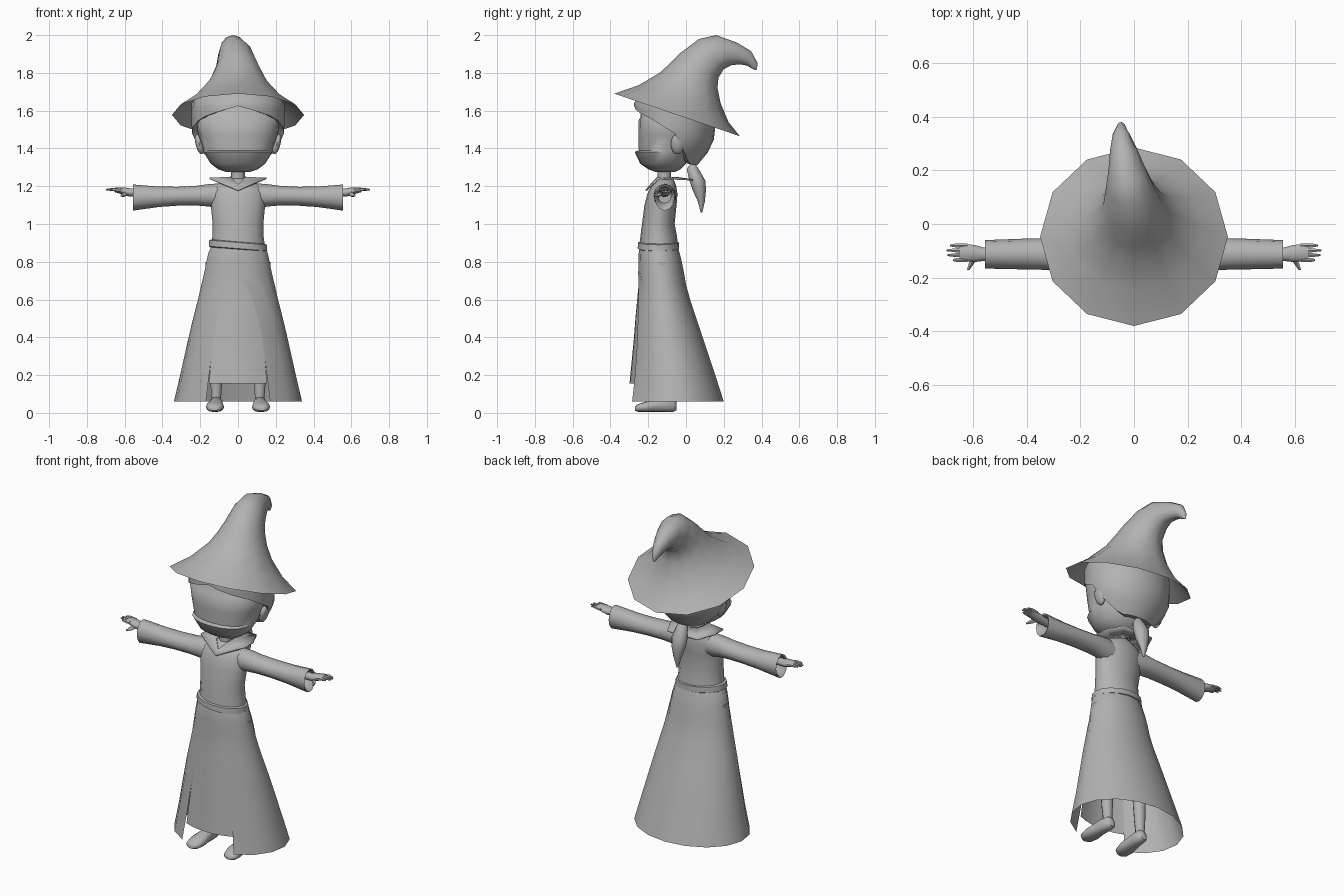
import bpy, bmesh
from math import sin, cos, pi, asin, radians, copysign
from mathutils import Vector

old = bpy.data.objects.get("Cube")
if old:
    bpy.data.objects.remove(old, do_unlink=True)

grey = bpy.data.materials.new("neutral_grey")
grey.use_nodes = True
grey.diffuse_color = (0.45, 0.45, 0.45, 1)
grey.node_tree.nodes["Principled BSDF"].inputs["Base Color"].default_value = (0.45, 0.45, 0.45, 1)


def finish(name, bm):
    bmesh.ops.remove_doubles(bm, verts=bm.verts, dist=0.0005)
    bmesh.ops.recalc_face_normals(bm, faces=bm.faces)
    mesh = bpy.data.meshes.new(name)
    bm.to_mesh(mesh)
    bm.free()
    mesh.materials.append(grey)
    ob = bpy.data.objects.new(name, mesh)
    bpy.context.collection.objects.link(ob)
    bpy.ops.object.select_all(action='DESELECT')
    ob.select_set(True)
    bpy.context.view_layer.objects.active = ob
    bpy.ops.object.shade_smooth_by_angle(angle=radians(50))
    return ob


def skin(name, rows, closed=True, caps=(False, False)):
    """Bridge successive rows of points into one surface."""
    bm = bmesh.new()
    grid = [[bm.verts.new(p) for p in row] for row in rows]
    n = len(grid[0])
    for a, b in zip(grid, grid[1:]):
        for i in range(n if closed else n - 1):
            j = (i + 1) % n
            bm.faces.new((a[i], a[j], b[j], b[i]))
    if caps[0]:
        bm.faces.new(grid[0])
    if caps[1]:
        bm.faces.new(grid[-1])
    return finish(name, bm)


def ring(c, u, v, n=12, power=1.0):
    c, u, v = Vector(c), Vector(u), Vector(v)
    soft = lambda t: copysign(abs(t) ** power, t)
    return [c + u * soft(sin(2 * pi * i / n)) + v * soft(cos(2 * pi * i / n)) for i in range(n)]


def upright(name, rows, n=16, power=1.0, x=0, tilt=0, caps=(True, True)):
    """Loft of level rings: z, front y, back y, half width."""
    rings = [ring((x, (f + b) / 2, z), (w, 0, tilt * w), (0, (f - b) / 2, 0), n, power)
             for z, f, b, w in rows]
    return skin(name, rings, caps=caps)


def lerp(table, t):
    for (a, va), (b, vb) in zip(table, table[1:]):
        if t <= b:
            return va + (vb - va) * max(0, t - a) / (b - a)
    return table[-1][1]


# Hat: tilted brim flowing into a bent cone (front y, z, back y, z, half width)
hat = [(-.38, 1.69, .285, 1.465, .35), (-.25, 1.735, .225, 1.54, .255),
       (-.14, 1.80, .183, 1.64, .175), (-.085, 1.85, .167, 1.72, .138),
       (-.03, 1.905, .172, 1.775, .112), (.07, 1.98, .2, 1.82, .09),
       (.16, 2.0, .245, 1.842, .07), (.27, 1.96, .29, 1.845, .05),
       (.345, 1.915, .325, 1.838, .032), (.38, 1.85, .345, 1.825, .015),
       (.374, 1.815, .366, 1.815, .004)]
rows = []
for fy, fz, by, bz, w in hat:
    lean = -.048 * max(0, min(1, (fy + .05) / .4))
    rows.append(ring((lean, (fy + by) / 2, (fz + bz) / 2), (w, 0, 0),
                     (0, (fy - by) / 2, (fz - bz) / 2)))
skin("pointed_hat", rows, caps=(False, True))

# Head with a raised lower-face mask
upright("head", [(1.275, -.16, -.06, .06), (1.29, -.20, -.03, .105), (1.32, -.243, 0, .145),
                 (1.382, -.272, .03, .183), (1.39, -.25, .03, .182), (1.47, -.252, .08, .208),
                 (1.555, -.25, .1, .228), (1.562, -.242, .1, .224), (1.64, -.24, .1, .225),
                 (1.72, -.2, .08, .17)], 20, .88)

# Hair shell: the lower edge rises at the brow and drops behind the ears
hem = [(0, 1.625), (.3, 1.56), (.5, 1.48), (.6, 1.37), (.7, 1.315), (1, 1.31)]
cols, levels = 24, 6
rows = []
for k in range(-1, levels + 1):
    row = []
    for i in range(cols):
        a = 2 * pi * i / cols
        low = lerp(hem, min(a, 2 * pi - a) / pi)
        z = low + (1.72 - low) * max(k, 0) / levels
        s = 1 - .45 * (max(0, 1.5 - z) / .19) ** 2 - .25 * max(0, z - 1.64) / .08
        if k < 0:
            s, z = s * .68, z + .01
        row.append((.245 * s * sin(a), -.06 - .215 * s * cos(a), z))
    rows.append(row)
skin("hair", rows, caps=(False, True))

upright("ponytail", [(1.315, .02, .05, .015), (1.29, .004, .068, .032), (1.23, .018, .102, .046),
                     (1.18, .035, .106, .042), (1.12, .062, .1, .024), (1.06, .078, .086, .005)], 10)
upright("neck", [(1.2, -.15, -.08, .036), (1.3, -.15, -.08, .036)], 12)

# Robe body and belt
upright("torso", [(.86, -.247, -.042, .147), (.93, -.242, -.047, .136), (1.0, -.233, -.06, .134),
                  (1.1, -.22, -.05, .144), (1.16, -.205, -.045, .146), (1.2, -.185, -.052, .125),
                  (1.225, -.165, -.06, .085), (1.24, -.15, -.07, .045)])
upright("belt", [(.865, -.245, -.045, .145), (.87, -.256, -.036, .155),
                 (.902, -.254, -.038, .152), (.907, -.24, -.05, .14)], tilt=-.08)

# Skirt, parted at the front: z, half gap, half width, front y, back y
skirt = [(.89, 0, .14, -.243, -.047), (.85, 0, .16, -.25, -.035), (.8, 0, .172, -.252, -.022),
         (.74, 0, .184, -.253, -.01), (.68, .04, .195, -.254, 0), (.6, .077, .212, -.262, .022),
         (.5, .106, .238, -.272, .055), (.4, .128, .262, -.28, .088), (.2, .153, .307, -.3, .155),
         (.06, .17, .34, -.32, .2)]


def hem_point(row, a, grow=1.0):
    z, gap, w, f, b = row
    return (w * grow * sin(a), (f + b) / 2 + (f - b) / 2 * grow * cos(a), z)


segs = 14
rows = []
for row in skirt:
    g = asin(row[1] / row[2])
    rows.append([hem_point(row, g + (2 * pi - 2 * g) * i / segs) for i in range(segs + 1)])
skin("robe_skirt", rows, closed=False)

# Front panel hanging behind the parting
rows = []
for row in skirt[3:-1]:
    z, gap, w, f, b = row
    if z < .3:
        row = (.155, .15, .312, -.305, .17)
    g = asin((row[1] + .008) / row[2])
    rows.append([hem_point(row, -g + 2 * g * i / 6, .975) for i in range(7)])
skin("front_panel", rows, closed=False)

# Collar: flat plate with two lapels meeting at the front
inner = [(0, -.19, 1.21), (.04, -.15, 1.25), (.042, -.09, 1.25), (.03, -.06, 1.25), (0, -.055, 1.25)]
outer = [(0, -.215, 1.18), (.15, -.14, 1.245), (.145, -.06, 1.243), (.1, .035, 1.238), (0, .04, 1.236)]
bm = bmesh.new()
for s in (1, -1):
    a, b = [[bm.verts.new((s * x, y, z)) for x, y, z in edge] for edge in (inner, outer)]
    for i in range(4):
        bm.faces.new((a[i], b[i], b[i + 1], a[i + 1]))
collar = finish("collar", bm)
thick = collar.modifiers.new("thickness", 'SOLIDIFY')
thick.thickness = .008


def along_x(name, s, rows, n=12, caps=(True, True)):
    """Loft of rings facing sideways: x, y, z, half depth, half height."""
    return skin(name, [ring((s * x, y, z), (0, d, 0), (0, 0, h), n) for x, y, z, d, h in rows], caps=caps)


# Paired parts
for s, side in ((1, "left"), (-1, "right")):
    along_x(side + "_sleeve", s,
            [(.08, -.115, 1.145, .055, .07), (.15, -.113, 1.152, .06, .06), (.22, -.113, 1.15, .06, .052),
             (.32, -.112, 1.147, .059, .05), (.42, -.112, 1.144, .057, .054), (.555, -.113, 1.14, .053, .069),
             (.55, -.113, 1.14, .045, .06), (.48, -.113, 1.15, .035, .04)])
    along_x(side + "_palm", s,
            [(.46, -.113, 1.165, .024, .024), (.56, -.113, 1.166, .026, .021), (.59, -.11, 1.17, .033, .022),
             (.63, -.107, 1.178, .034, .016), (.65, -.107, 1.18, .03, .012)], 10)
    for i in range(4):
        y, tip = -.134 + .018 * i, (.675, .695, .698, .685)[i]
        along_x(side + "_finger_%d" % (i + 1), s,
                [(.62, y, 1.178, .009, .01), (.66, y, 1.183, .009, .009), (tip, y, 1.182, .004, .004)], 6)
    skin(side + "_thumb", [ring((s * x, y, z), (s * r, 0, 0), (0, 0, r), 6) for x, y, z, r in
                           ((.585, -.115, 1.165, .013), (.605, -.145, 1.155, .012), (.618, -.172, 1.15, .005))],
         caps=(True, True))

    # Ears
    bm = bmesh.new()
    bmesh.ops.create_uvsphere(bm, u_segments=12, v_segments=8, radius=1)
    for v in bm.verts:
        x, y, z = v.co
        v.co = (s * (.205 + .02 * x + .012 * z), -.045 + .036 * y, 1.423 + .054 * z)
    finish(side + "_ear", bm)

    # Legs and shoes
    x = s * .115
    upright(side + "_leg", [(.03, -.115, -.06, .026), (.09, -.113, -.06, .027), (.15, -.12, -.058, .032),
                            (.45, -.14, -.06, .045), (.8, -.18, -.08, .06)], 10, x=x)
    skin(side + "_shoe", [ring((x + s * .06 * (-.1 - y), y, z), (w, 0, 0), (0, 0, h), 12, .85) for y, z, w, h in
                          ((-.05, .036, .018, .022), (-.065, .042, .032, .036), (-.11, .044, .036, .04),
                           (-.16, .039, .04, .035), (-.21, .032, .048, .028), (-.255, .026, .04, .02),
                           (-.27, .022, .018, .01))], caps=(True, True))
